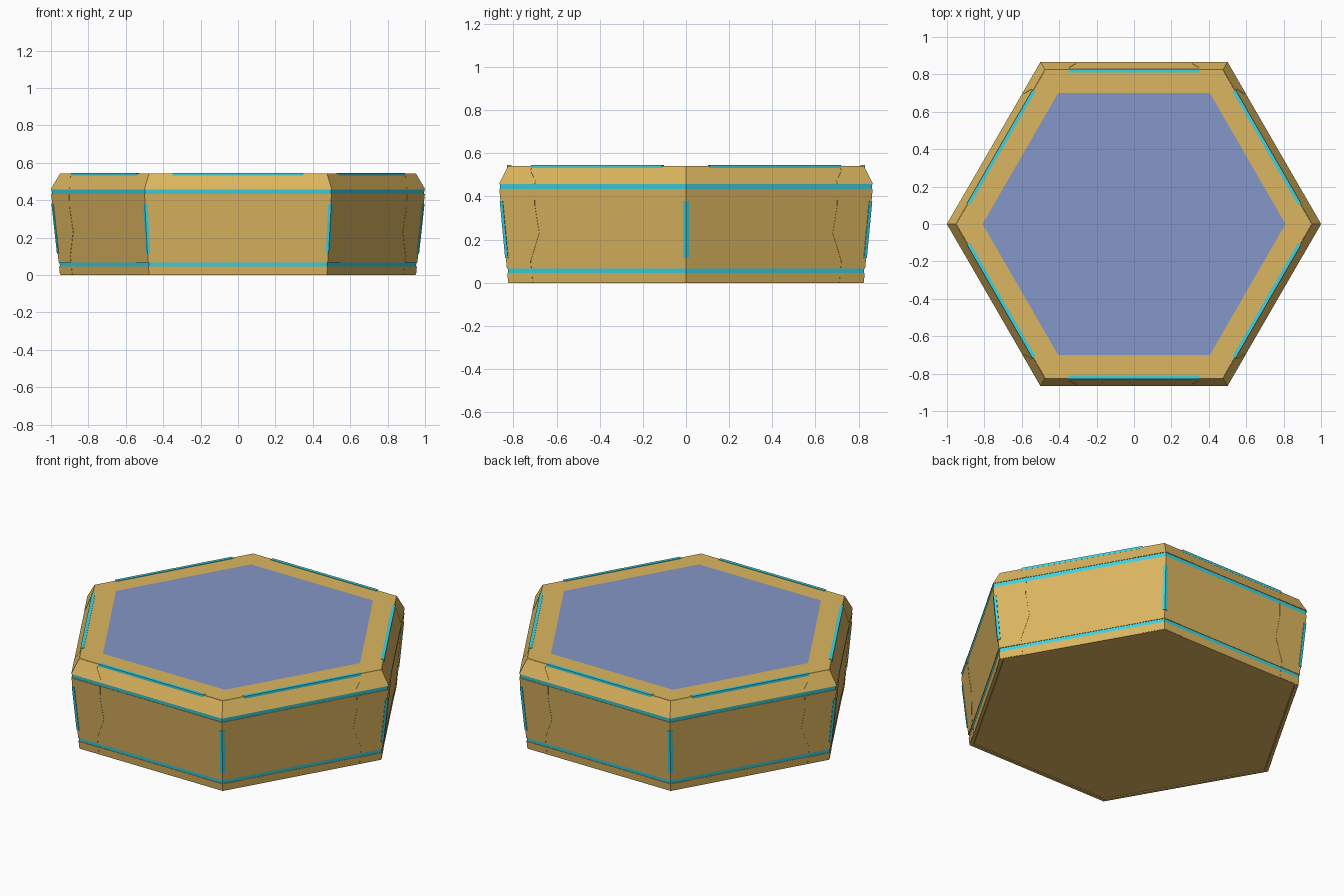
import bpy, bmesh, math
from mathutils import Vector

if "Cube" in bpy.data.objects:
    bpy.data.objects.remove(bpy.data.objects["Cube"])


def material(name, rgb):
    m = bpy.data.materials.new(name)
    m.diffuse_color = (*rgb, 1)
    m.use_nodes = True
    m.node_tree.nodes["Principled BSDF"].inputs["Base Color"].default_value = m.diffuse_color
    return m


GOLD = material("gold", (0.72, 0.47, 0.115))
CYAN = material("cyan", (0.05, 0.65, 0.74))
BLUE = material("dusty blue", (0.235, 0.31, 0.58))

WIDE_Z, TOP_Z = 0.457, 0.542


def radius(z):
    # corner radius of the case: flares to the widest line, then chamfers in
    if z <= WIDE_Z:
        return 0.95 + 0.05 * z / WIDE_Z
    return 1.0 - 0.05 * (z - WIDE_Z) / (TOP_Z - WIDE_Z)


def corner(k, r, z):
    a = math.radians(60 * k)
    return Vector((r * math.cos(a), r * math.sin(a), z))


def side_point(k, s, z, off):
    # point on side k, s along from corner k (negative s: back from the next corner)
    a, b = corner(k, radius(z), z), corner(k + 1, radius(z), z)
    t = (b - a).normalized()
    n = Vector((t.y, -t.x, 0))
    return a + t * s + n * off


def finish(name, bm, mats):
    bmesh.ops.recalc_face_normals(bm, faces=bm.faces)
    me = bpy.data.meshes.new(name)
    bm.to_mesh(me)
    bm.free()
    for m in mats:
        me.materials.append(m)
    ob = bpy.data.objects.new(name, me)
    bpy.context.collection.objects.link(ob)
    return ob


def add_prism(bm, inner, outer):
    # closed solid between two matching polygons
    vi = [bm.verts.new(p) for p in inner]
    vo = [bm.verts.new(p) for p in outer]
    bm.faces.new(vi)
    bm.faces.new(vo)
    n = len(vi)
    for i in range(n):
        j = (i + 1) % n
        bm.faces.new((vi[i], vi[j], vo[j], vo[i]))


# hexagonal case: rows of (radius, height, material of the band above)
G = 0.003
rows = [(0.925, 0.004, 0), (0.93, 0.0, 0), (0.95, 0.0, 0),
        (radius(0.045), 0.045, 0), (radius(0.045) - G, 0.045, 1),
        (radius(0.066) - G, 0.066, 0), (radius(0.066), 0.066, 0),
        (radius(0.434), 0.434, 0), (radius(0.434) - G, 0.434, 1),
        (1.0 - G, WIDE_Z, 0), (1.0, WIDE_Z, 0),
        (0.95, TOP_Z, 0), (0.81, TOP_Z, 0)]
bm = bmesh.new()
rings = [[bm.verts.new(corner(k, r, z)) for k in range(6)] for r, z, _ in rows]
for i in range(len(rings) - 1):
    for k in range(6):
        j = (k + 1) % 6
        f = bm.faces.new((rings[i][k], rings[i][j], rings[i + 1][j], rings[i + 1][k]))
        f.material_index = rows[i][2]
bm.faces.new(rings[0])
bm.faces.new(rings[-1]).material_index = 2   # blue top panel
finish("hexagonal_case", bm, [GOLD, CYAN, BLUE])

# thin corner plates on both sides of every corner, with a stepped outline
sections = [
    [(0.13, 0.002), (0.13, 0.044)],
    [(0.13, 0.067), (0.13, 0.10), (0.19, 0.23), (0.18, 0.36), (0.19, 0.433)],
    [(0.19, 0.459), (0.19, 0.47), (0.13, 0.52), (0.13, 0.54)],
]


def corner_band(bm, outline, off, k):
    lo, hi = outline[0][1], outline[-1][1]
    for side, sign in ((k, 1), (k - 1, -1)):
        def pts(o):
            mitre = -o * math.tan(math.radians(30))
            loop = [(mitre, lo)] + outline + [(mitre, hi)]
            out = []
            for s, z in loop:
                pos = s if sign > 0 else radius(z) - s
                out.append(side_point(side, pos, z, o))
            return out
        add_prism(bm, pts(-0.004), pts(off))


bm = bmesh.new()
for k in range(6):
    for outline in sections:
        corner_band(bm, outline, 0.0015, k)
finish("corner_plates", bm, [GOLD])

# upright light strips folded around the corners
bm = bmesh.new()
for k in range(6):
    corner_band(bm, [(0.0125, 0.115), (0.0125, 0.38)], 0.005, k)
finish("corner_light_strips", bm, [CYAN])

# light strips along the top rim edges
bm = bmesh.new()
for k in range(6):
    a = math.radians(60 * k + 30)
    n = Vector((math.cos(a), math.sin(a), 0))
    t = Vector((-n.y, n.x, 0))

    def quad(z):
        return [n * d + t * s + Vector((0, 0, z))
                for d, s in ((0.810, -0.35), (0.829, -0.35), (0.829, 0.35), (0.810, 0.35))]
    add_prism(bm, quad(0.531), quad(0.545))
finish("rim_light_strips", bm, [CYAN])
